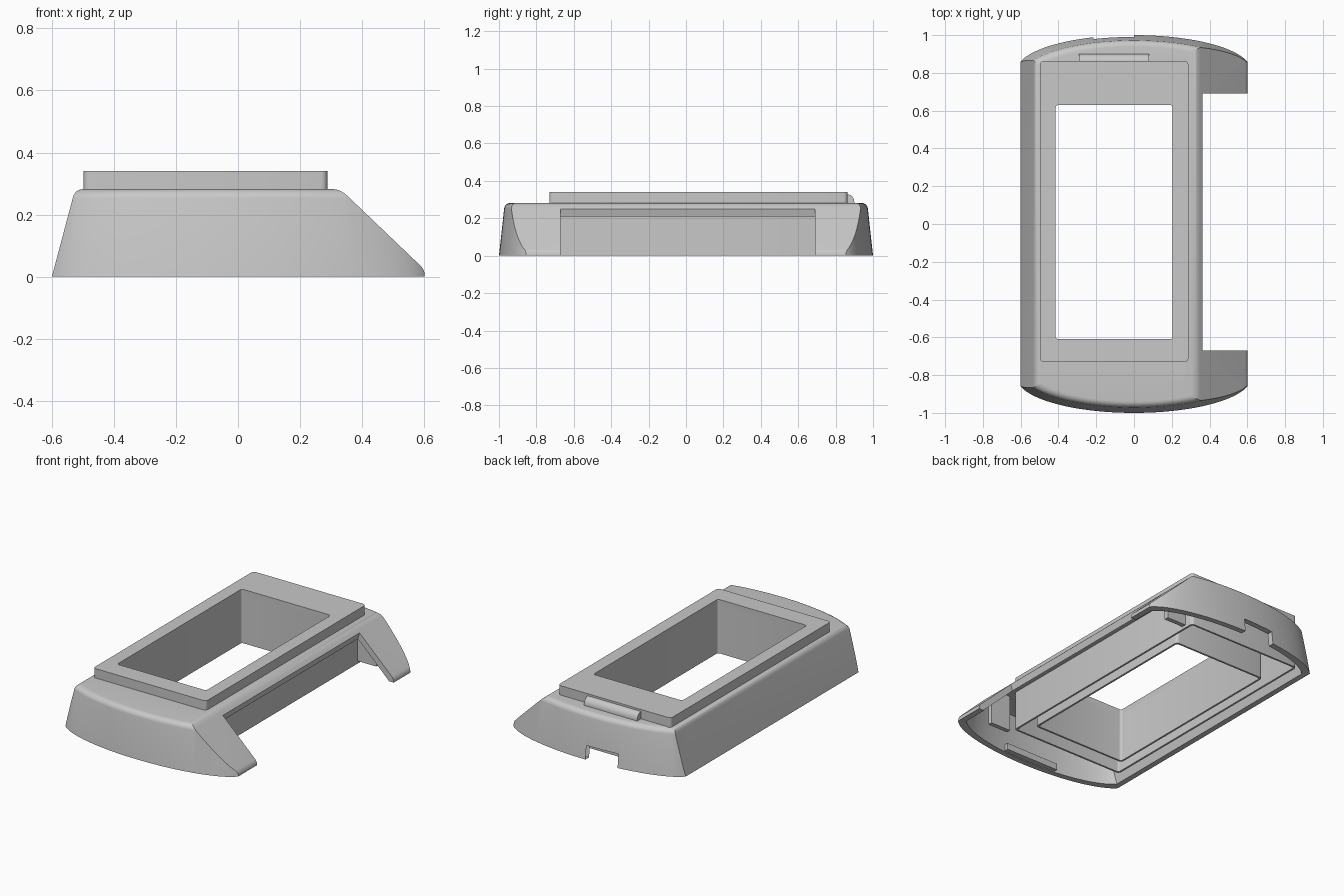
import bpy, bmesh, math
from mathutils import Vector

cube = bpy.data.objects.get("Cube")
if cube:
    bpy.data.objects.remove(cube, do_unlink=True)

mat = bpy.data.materials.new("plain_grey")
mat.use_nodes = True
GREY = (0.58, 0.58, 0.58, 1)
mat.diffuse_color = GREY
mat.node_tree.nodes["Principled BSDF"].inputs["Base Color"].default_value = GREY


def loft(name, rings):
    """Closed solid through matching rings of 3D points."""
    bm = bmesh.new()
    loops = [[bm.verts.new(p) for p in ring] for ring in rings]
    n = len(loops[0])
    bm.faces.new(loops[0])
    bm.faces.new(loops[-1][::-1])
    for a, b in zip(loops, loops[1:]):
        for i in range(n):
            j = (i + 1) % n
            bm.faces.new((a[i], b[i], b[j], a[j]))
    bmesh.ops.recalc_face_normals(bm, faces=bm.faces)
    mesh = bpy.data.meshes.new(name)
    bm.to_mesh(mesh)
    bm.free()
    mesh.materials.append(mat)
    ob = bpy.data.objects.new(name, mesh)
    bpy.context.scene.collection.objects.link(ob)
    return ob


def prism(name, profile, y0, y1):
    """Side profile (x, z) extruded along y."""
    return loft(name, [[(x, y, z) for x, z in profile] for y in (y0, y1)])


def box(name, x0, x1, y0, y1, z0, z1, corner=0):
    """Box, optionally with rounded upright edges."""
    ob = prism(name, [(x0, z0), (x1, z0), (x1, z1), (x0, z1)], y0, y1)
    if corner:
        bm = bmesh.new()
        bm.from_mesh(ob.data)
        edges = [e for e in bm.edges if abs(e.verts[0].co.z - e.verts[1].co.z) > 0.1]
        bmesh.ops.bevel(bm, geom=edges, offset=corner, segments=4, profile=0.5, affect='EDGES')
        bm.to_mesh(ob.data)
        bm.free()
    return ob


def soften(profile, sizes):
    """Round chosen profile corners; sizes maps corner index to radius."""
    out = []
    for i, p in enumerate(profile):
        if i not in sizes:
            out.append(p)
            continue
        p = Vector(p)
        a = p + (Vector(profile[i - 1]) - p).normalized() * sizes[i]
        b = p + (Vector(profile[(i + 1) % len(profile)]) - p).normalized() * sizes[i]
        for k in range(7):
            t = k / 6
            q = a * (1 - t) ** 2 + p * 2 * t * (1 - t) + b * t * t
            out.append((q.x, q.y))
    return out


def bowed_ends(name, levels):
    """Plan shape with bowed front and back at each (height, inset) level."""
    def ring(z, inset):
        inset += 0.11 * z
        angles = [math.pi * i / 56 for i in range(57)]
        arc = [(-(0.62 - inset) * math.cos(a), 0.813 - inset + 0.187 * math.sin(a)) for a in angles]
        return [(x, y, z) for x, y in arc] + [(x, -y, z) for x, y in reversed(arc)]
    return loft(name, [ring(*level) for level in levels])


def boolean(ob, tool, operation='DIFFERENCE'):
    mod = ob.modifiers.new(operation.lower(), 'BOOLEAN')
    mod.operation = operation
    mod.solver = 'EXACT'
    mod.object = tool
    tool.hide_render = True


def bake(ob):
    """Apply the modifiers and shade smooth with sharp edges kept."""
    deps = bpy.context.evaluated_depsgraph_get()
    mesh = bpy.data.meshes.new_from_object(ob.evaluated_get(deps))
    ob.modifiers.clear()
    ob.data = mesh
    bpy.ops.object.select_all(action='DESELECT')
    ob.select_set(True)
    bpy.context.view_layer.objects.active = ob
    bpy.ops.object.shade_smooth_by_angle(angle=math.radians(30))


# Outer housing: leaning left wall, flat top, long slope on the other side
TOP, ROUND = 0.282, 0.03
outline = [(-0.68, -0.3), (-0.6, 0), (-0.525, TOP), (0.33, TOP), (0.602, 0.022), (0.602, -0.25)]
housing = prism("housing", soften(outline, {2: 0.028, 3: 0.028, 4: 0.02}), -1.2, 1.2)
quarter = [math.pi / 2 * i / 6 for i in range(7)]
rounded_rim = [(TOP - ROUND * (1 - math.sin(a)), ROUND * (1 - math.cos(a))) for a in quarter]
boolean(housing, bowed_ends("end_shape", [(-0.2, 0)] + rounded_rim + [(0.32, ROUND)]), 'INTERSECT')

# Hollow inside
cavity = prism("cavity", [(-0.645, -0.4), (-0.565, 0), (-0.5, 0.245), (0.315, 0.245),
                          (0.565, 0.005), (0.565, -0.4)], -1.2, 1.2)
boolean(cavity, bowed_ends("cavity_end_shape", [(-0.3, 0.035), (0.5, 0.035)]), 'INTERSECT')
boolean(housing, cavity)

# Cuts: flat base, side bay, back notch, window frame seat
for cut in (
    box("base_cut", -1, 1, -1.5, 1.5, -0.6, 0),
    prism("side_bay_cut", [(0.364, 0.4), (0.364, 0.25), (0.35, 0.2), (0.35, -0.2),
                           (0.8, -0.2), (0.8, 0.4)], -0.67, 0.69),
    box("notch_cut", -0.215, 0, 0.85, 1.2, -0.1, 0.085),
    box("seat_cut", -0.48, 0.27, -0.71, 0.845, 0.15, 0.5),
):
    boolean(housing, cut)
bake(housing)

# Raised window frame: outer skirt and inner window tube with a gap open below
WALL = 0.012
window = (-0.415, 0.205, -0.61, 0.63)
skirt = (-0.498, 0.288, -0.73, 0.863)


def grown(rect, d):
    return rect[0] - d, rect[1] + d, rect[2] - d, rect[3] + d


frame = box("window_frame", *skirt, 0.002, 0.341, corner=0.02)
boolean(frame, box("skirt_hollow", *grown(skirt, -WALL), -0.2, 0.31, corner=0.01))
bake(frame)
boolean(frame, box("frame_window_cut", *window, -0.2, 0.6, corner=0.015))
bake(frame)
tube = box("window_tube", *grown(window, WALL), 0.002, 0.325, corner=0.02)
boolean(tube, box("tube_cut", *window, -0.2, 0.6, corner=0.015))
bake(tube)

# Rounded catch behind the frame
catch = [(0.84, 0.27), (0.9, 0.27)] + [
    (0.86 + 0.04 * math.cos(a), 0.287 + 0.042 * math.sin(a)) for a in quarter] + [(0.84, 0.329)]
bake(loft("catch", [[(x, y, z) for y, z in catch] for x in (-0.29, 0.08)]))

# Inner ribs beside the side bay
for name, y in (("front_rib", -0.79), ("back_rib", 0.79)):
    prism(name, [(0.28, 0.02), (0.42, 0.02), (0.42, 0.17), (0.32, 0.26), (0.28, 0.26)],
          y - 0.014, y + 0.014)

# Small tab inside the front lip
box("front_tab", -0.2, 0.17, -0.97, -0.93, 0.005, 0.045)

# Remove the finished cutters
for ob in [o for o in bpy.data.objects if o.hide_render and o.type == 'MESH']:
    bpy.data.objects.remove(ob, do_unlink=True)
